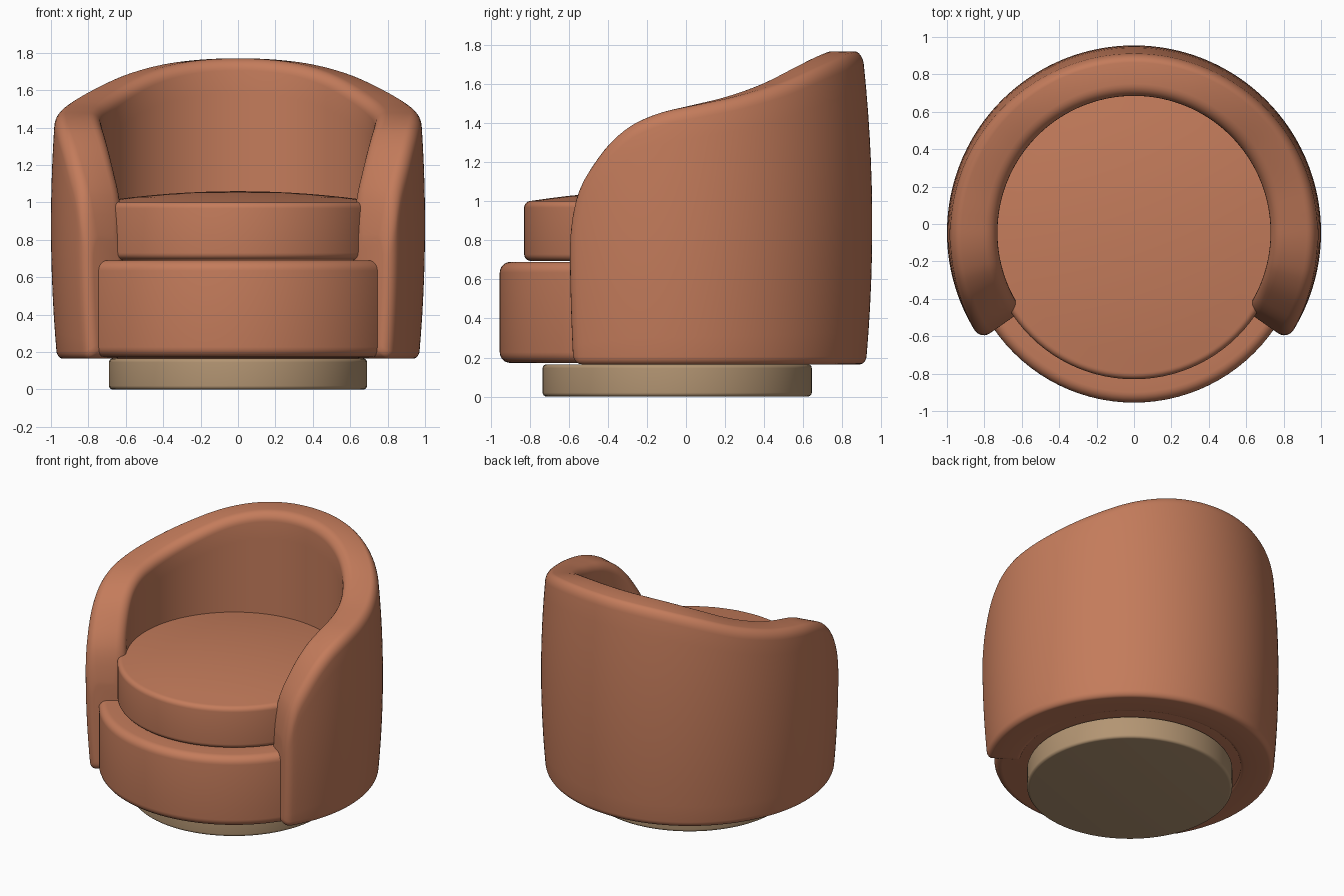
import bpy, bmesh, math
from math import sin, cos, pi, radians

cube = bpy.data.objects.get("Cube")
if cube:
    bpy.data.objects.remove(cube, do_unlink=True)

CY = -0.045          # shared centre of all round parts
FLOOR = 0.165        # underside of the upholstery


def make_material(name, rgb):
    mat = bpy.data.materials.new(name)
    mat.use_nodes = True
    mat.diffuse_color = (*rgb, 1)
    mat.node_tree.nodes["Principled BSDF"].inputs["Base Color"].default_value = (*rgb, 1)
    return mat


leather = make_material("terracotta upholstery", (0.55, 0.2, 0.105))
wood = make_material("tan wood", (0.45, 0.3, 0.17))


def finish(name, bm, mat, angle=40):
    bmesh.ops.recalc_face_normals(bm, faces=bm.faces)
    mesh = bpy.data.meshes.new(name)
    bm.to_mesh(mesh)
    bm.free()
    mesh.materials.append(mat)
    obj = bpy.data.objects.new(name, mesh)
    bpy.context.collection.objects.link(obj)
    bpy.ops.object.select_all(action='DESELECT')
    obj.select_set(True)
    bpy.context.view_layer.objects.active = obj
    bpy.ops.object.shade_smooth_by_angle(angle=radians(angle))
    return obj


def corner(cx, cz, rx, rz, start, steps=6):
    """Quarter arc running counter-clockwise from the start angle in degrees."""
    angles = [radians(start + 90 * i / steps) for i in range(steps + 1)]
    return [(cx + rx * cos(a), cz + rz * sin(a)) for a in angles]


def round_slab(name, mat, radius, low, high, r, dome=0.0, segments=96):
    """Disc with rounded rims and an optionally domed top."""
    profile = [(0, low)] + corner(radius - r, low + r, r, r, -90)
    profile += corner(radius - r, high - r, r, r, 0)
    edge = radius - r
    for i in range(7, -1, -1):
        f = i / 8
        profile.append((edge * f, high + dome * (1 - f * f)))
    bm = bmesh.new()
    verts = [bm.verts.new((x, CY, z)) for x, z in profile]
    edges = [bm.edges.new(pair) for pair in zip(verts, verts[1:])]
    bmesh.ops.spin(bm, geom=verts + edges, cent=(0, CY, 0), axis=(0, 0, 1),
                   angle=2 * pi, steps=segments)
    bmesh.ops.remove_doubles(bm, verts=bm.verts, dist=0.0005)
    return finish(name, bm, mat)


round_slab("swivel_plinth", wood, 0.69, 0.0, 0.165, 0.02)
round_slab("seat_base", leather, 0.91, 0.172, 0.69, 0.055)
round_slab("seat_cushion", leather, 0.785, 0.695, 1.003, 0.035, dome=0.057)

# Rim height of the wrap-around shell, by angle from the side towards the back
RIM = [(-35, 0.86), (-33.5, 0.98), (-31.5, 1.07), (-28.5, 1.155), (-22, 1.29),
       (-15.5, 1.38), (-9.5, 1.43), (-3, 1.465), (5, 1.492), (18, 1.535),
       (33, 1.6), (51, 1.69), (65, 1.74), (78, 1.764), (90, 1.77)]


def tangent(i):
    a, b = RIM[max(i - 1, 0)], RIM[min(i + 1, len(RIM) - 1)]
    return 0 if i == len(RIM) - 1 else (b[1] - a[1]) / (b[0] - a[0])


def rim_height(deg):
    """Smooth Hermite curve through the rim points, mirrored left to right."""
    deg = max(min(deg, 180 - deg), RIM[0][0])
    i = next(k for k in range(len(RIM) - 1) if deg <= RIM[k + 1][0])
    (a, za), (b, zb) = RIM[i], RIM[i + 1]
    w = b - a
    t = (deg - a) / w
    return ((1 + 2 * t) * (1 - t) ** 2 * za + t * (1 - t) ** 2 * w * tangent(i)
            + t * t * (3 - 2 * t) * zb + t * t * (t - 1) * w * tangent(i + 1))


def bulge(z):
    return 0.036 * ((z - 0.88) / 0.75) ** 2


def section(deg, inset):
    """Closed wall section as (radius, height), shrunk by the inset."""
    top = rim_height(deg) - inset
    low = FLOOR + inset
    inner, outer = 0.73 + inset, 1.0 - inset
    side = min(deg, 180 - deg)
    slope = (rim_height(side + 0.5) - rim_height(side - 0.5)) / radians(0.86)
    r = 0.065 - inset * 0.5
    rz = r * min(math.sqrt(1 + slope * slope), 3)
    rb = 0.04 - inset * 0.3
    pts = corner(outer - rb, low + rb, rb, rb, -90)
    wall = [(outer, low + rb + (top - rz - low - rb) * i / 12) for i in range(1, 12)]
    pts += wall
    pts += corner(outer - r, top - rz, r, rz, 0)
    pts += corner(inner + r, top - rz, r, rz, 90)
    pts += [(inner, z) for _, z in reversed(wall)]
    pts += corner(inner + rb, low + rb, rb, rb, 180)
    # The outside swells at mid height; the inside stays upright
    mid = (inner + outer) / 2
    return [(x - bulge(z) * max(0, (x - mid) / (outer - mid)), z) for x, z in pts]


# Section stations: rounded arm fronts at both ends, even steps between
END, ROUND = -35.0, 0.055
sweep = math.degrees(ROUND / 0.86)
front = []
for i in range(7):
    a = pi / 2 * i / 6
    front.append((END + sweep * (1 - sin(a)), ROUND * (1 - cos(a))))
front.reverse()
front = [(d, k) for d, k in front]
first = END + sweep
steps = 150
middle = [(first + (180 - 2 * first) * i / steps, 0) for i in range(1, steps)]
stations = front + [(first, 0)] + middle + [(180 - first, 0)]
stations += [(180 - d, k) for d, k in reversed(front)]
stations = sorted({(round(d, 4), round(k, 5)) for d, k in stations})

bm = bmesh.new()
rings = []
for deg, inset in stations:
    a = radians(deg)
    rings.append([bm.verts.new((x * cos(a), CY + x * sin(a), z))
                  for x, z in section(deg, inset)])
for one, two in zip(rings, rings[1:]):
    for j in range(len(one)):
        k = (j + 1) % len(one)
        bm.faces.new((one[j], one[k], two[k], two[j]))
bm.faces.new(rings[0])
bm.faces.new(rings[-1])
bmesh.ops.remove_doubles(bm, verts=bm.verts, dist=0.0003)
finish("wraparound_back_and_arms", bm, leather, angle=60)
